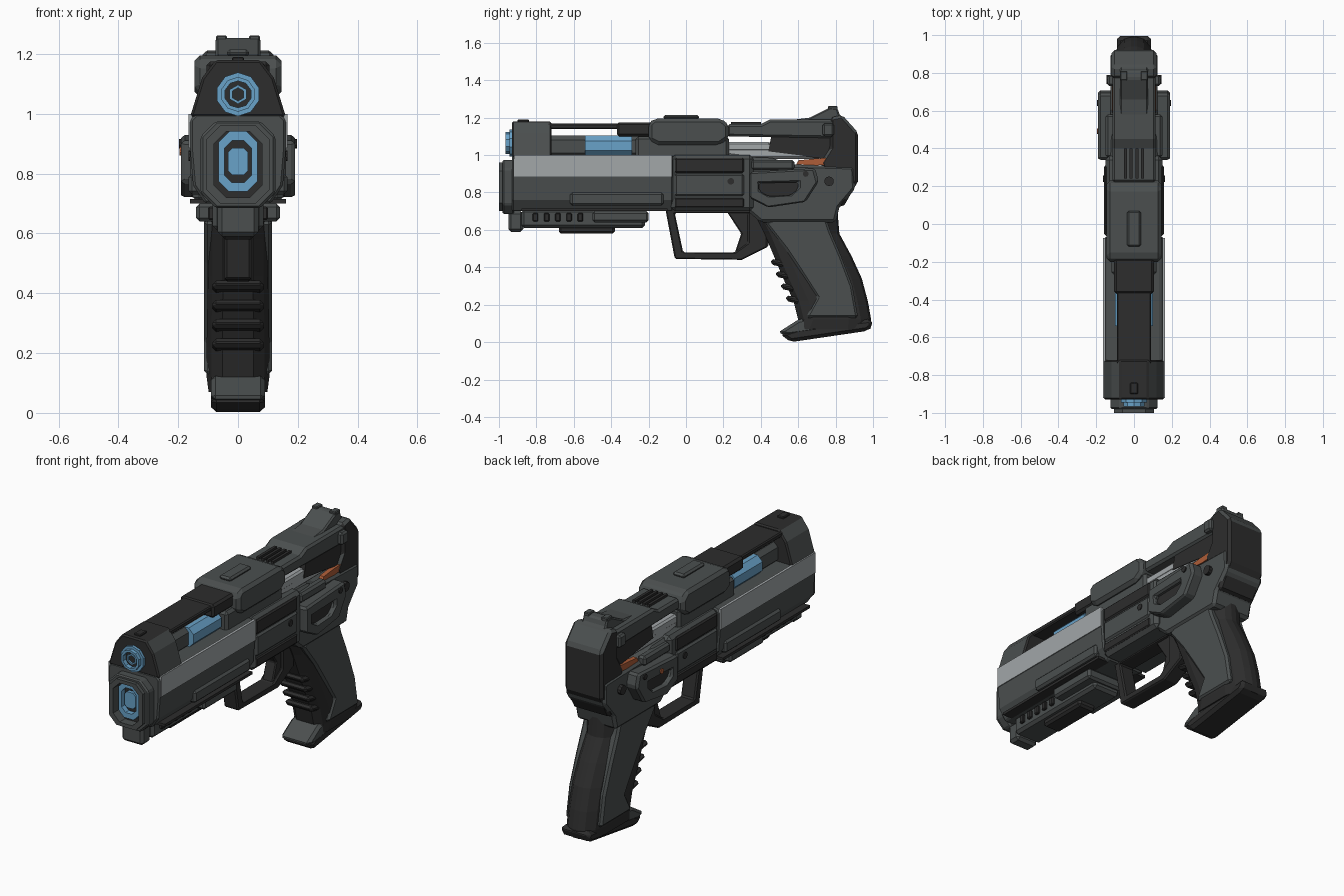
import bpy, bmesh, math

def material(name, rgb):
    m = bpy.data.materials.new(name)
    m.diffuse_color = (*rgb, 1)
    return m

GUN = material("gunmetal", (0.070, 0.078, 0.078))
BLACK = material("matte black", (0.026, 0.026, 0.026))
SILVER = material("pale steel", (0.36, 0.385, 0.395))
BLUE = material("energy blue", (0.14, 0.36, 0.58))
ORANGE = material("orange", (0.42, 0.11, 0.04))

def finish(name, bm, mats, bevel=0, rule=None):
    bmesh.ops.recalc_face_normals(bm, faces=bm.faces)
    if rule:
        bm.normal_update()
        for f in bm.faces:
            f.material_index = rule(f)
    me = bpy.data.meshes.new(name)
    bm.to_mesh(me)
    bm.free()
    ob = bpy.data.objects.new(name, me)
    bpy.context.collection.objects.link(ob)
    for m in mats if isinstance(mats, tuple) else (mats,):
        me.materials.append(m)
    if bevel:
        b = ob.modifiers.new("chamfer", 'BEVEL')
        b.width, b.segments, b.limit_method = bevel, 1, 'ANGLE'
    return ob

def place(axis, p, t):
    return (t, p[0], p[1]) if axis == 'x' else (p[0], t, p[1])

def prism(name, pts, a, b, mat, axis='x', bevel=0.0, rule=None):
    """Extrude a yz profile along x, or an xz profile along y."""
    bm = bmesh.new()
    A = [bm.verts.new(place(axis, p, a)) for p in pts]
    B = [bm.verts.new(place(axis, p, b)) for p in pts]
    bm.faces.new(A)
    bm.faces.new(B[::-1])
    for i in range(len(pts)):
        j = (i + 1) % len(pts)
        bm.faces.new((A[i], A[j], B[j], B[i]))
    return finish(name, bm, mat, bevel, rule)

def ring(name, outer, inner, a, b, mat, axis='y', bevel=0.0):
    """Extruded frame with an open middle."""
    bm = bmesh.new()
    loops = [[bm.verts.new(place(axis, p, t)) for p in pts]
             for pts, t in ((outer, a), (outer, b), (inner, b), (inner, a))]
    n = len(outer)
    for k in range(4):
        P, Q = loops[k], loops[(k + 1) % 4]
        for i in range(n):
            j = (i + 1) % n
            bm.faces.new((P[i], P[j], Q[j], Q[i]))
    return finish(name, bm, mat, bevel)

def box(name, x, y, z, mat, bevel=0.0):
    pts = [(y[0], z[0]), (y[1], z[0]), (y[1], z[1]), (y[0], z[1])]
    return prism(name, pts, x[0], x[1], mat, 'x', bevel)

def mirror(half):
    return half + [(-x, z) for x, z in reversed(half)]

def octagon(w, h, cz, c):
    return mirror([(w - c, cz + h), (w, cz + h - c), (w, cz - h + c), (w - c, cz - h)])

def circle(r, c0, c1, n=10):
    return [(c0 + r * math.cos(2 * math.pi * (i + .5) / n),
             c1 + r * math.sin(2 * math.pi * (i + .5) / n)) for i in range(n)]

# Lower barrel housing and muzzle
prism("barrel_housing", mirror([(0.14, 1.0), (0.16, 0.98), (0.16, 0.88), (0.15, 0.76), (0.11, 0.70)]),
      -0.93, -0.07, GUN, 'y', 0.008)
ring("muzzle_collar", octagon(0.125, 0.145, 0.83, 0.05), octagon(0.085, 0.115, 0.83, 0.04),
     -0.98, -0.92, GUN, bevel=0.008)
ring("muzzle_lip", octagon(0.105, 0.13, 0.83, 0.045), octagon(0.08, 0.11, 0.83, 0.04), -1.0, -0.95, GUN)
ring("muzzle_glow", octagon(0.065, 0.10, 0.84, 0.035), octagon(0.045, 0.07, 0.84, 0.025), -0.975, -0.92, BLUE)
prism("muzzle_back", octagon(0.09, 0.12, 0.83, 0.04), -0.945, -0.92, BLACK, 'y')
prism("muzzle_core", octagon(0.034, 0.045, 0.84, 0.015), -0.965, -0.93, BLUE, 'y')

# Front shroud with the upper emitter
prism("front_shroud", mirror([(0.075, 1.18), (0.12, 1.12), (0.16, 0.99)]), -0.93, -0.72,
      (GUN, BLACK), 'y', 0.008, lambda f: 0 if abs(f.normal.x) > 0.5 else 1)
box("front_sight", (-0.02, 0.02), (-0.90, -0.84), (1.17, 1.19), BLACK, 0.004)
ring("emitter_ring", circle(0.073, 0, 1.065), circle(0.05, 0, 1.065), -0.945, -0.92, BLUE)
ring("emitter_lip", circle(0.058, 0, 1.065), circle(0.045, 0, 1.065), -0.965, -0.92, BLUE)
prism("emitter_core", circle(0.046, 0, 1.065), -0.94, -0.92, BLACK, 'y')
ring("emitter_inner", circle(0.032, 0, 1.065, 6), circle(0.022, 0, 1.065, 6), -0.95, -0.93, BLUE)

# Inner barrel with glowing cell below the open rail
prism("inner_barrel", octagon(0.07, 0.06, 1.045, 0.025), -0.74, -0.2, GUN, 'y')
prism("energy_cell", octagon(0.10, 0.055, 1.05, 0.03), -0.54, -0.29, BLUE, 'y')
box("top_rail", (-0.09, 0.09), (-0.74, -0.3), (1.14, 1.168), BLACK, 0.006)
box("rail_mount", (-0.105, 0.105), (-0.37, -0.18), (1.10, 1.175), BLACK, 0.012)

# Middle cover
box("cover_core", (-0.12, 0.12), (-0.27, 0.23), (0.98, 1.10), GUN, 0.015)
prism("top_cover", [(-0.20, 1.08), (-0.15, 1.055), (0.18, 1.055), (0.23, 1.09), (0.23, 1.16),
                    (0.19, 1.195), (-0.17, 1.195), (-0.20, 1.17)], -0.145, 0.145, GUN, 'x', 0.018)
box("cover_button", (-0.037, 0.037), (-0.12, 0.07), (1.19, 1.215), GUN, 0.01)

# Rear slide, vents and sight
prism("bolt", [(0.2, 1.0), (0.36, 0.98), (0.72, 0.98), (0.72, 1.03), (0.58, 1.07), (0.2, 1.065)],
      -0.10, 0.10, SILVER, 'x', 0.012)
prism("bolt_carrier", [(0.44, 1.02), (0.60, 1.0), (0.80, 0.97), (0.80, 1.12), (0.46, 1.12)], -0.104, 0.104, BLACK)
box("bolt_rail", (-0.102, 0.102), (0.22, 0.45), (1.02, 1.07), SILVER, 0.01)
prism("rear_slide", [(0.22, 1.10), (0.80, 1.09), (0.84, 1.19), (0.45, 1.19), (0.40, 1.165), (0.22, 1.165)],
      -0.115, 0.115, GUN, 'x', 0.012)
for i in range(4):
    x = -0.045 + i * 0.03
    box("vent_fin", (x - 0.008, x + 0.008), (0.24, 0.40), (1.16, 1.178), BLACK)
prism("rear_sight", [(0.50, 1.18), (0.66, 1.20), (0.77, 1.255), (0.81, 1.25), (0.82, 1.22), (0.86, 1.17)],
      -0.075, 0.075, GUN, 'x', 0.008)
for s in (-0.055, 0.055):
    box("sight_post", (s - 0.018, s + 0.018), (0.76, 0.81), (1.24, 1.262), GUN, 0.004)
for s in (-1, 1):
    box("sight_clamp", (s * 0.09, s * 0.14), (0.73, 0.79), (1.10, 1.17), GUN, 0.01)

# Receiver and rear block
prism("receiver", [(-0.08, 1.0), (0.36, 1.0), (0.36, 0.70), (-0.08, 0.70)], -0.15, 0.15, GUN, 'x', 0.02)
prism("rear_frame", [(0.33, 0.99), (0.46, 0.985), (0.56, 0.95), (0.90, 0.94), (0.905, 0.82), (0.82, 0.72),
                     (0.80, 0.64), (0.40, 0.64), (0.33, 0.70)], -0.125, 0.125, GUN, 'x', 0.015)
prism("rear_block", [(0.77, 1.20), (0.835, 1.215), (0.92, 1.12), (0.92, 0.86), (0.84, 0.72), (0.79, 0.74),
                     (0.72, 0.96), (0.77, 1.04)], -0.118, 0.118, (BLACK, GUN), 'x', 0.015,
      lambda f: 1 if f.normal.z > 0.4 else 0)

# Side details, mirrored
pod = [(0.34, 0.91), (0.69, 0.93), (0.71, 0.86), (0.64, 0.75), (0.44, 0.72), (0.34, 0.77)]
slot = [(0.39, 0.85), (0.60, 0.855), (0.60, 0.82), (0.56, 0.785), (0.44, 0.78), (0.39, 0.81)]
for s in (-1, 1):
    box("steel_strip", (s * 0.15, s * 0.165), (-0.92, -0.075), (0.885, 1.0), SILVER)
    box("side_box", (s * 0.12, s * 0.165), (-0.62, -0.12), (0.73, 0.80), GUN, 0.012)
    box("side_ledge", (s * 0.09, s * 0.16), (-0.88, -0.10), (0.70, 0.715), BLACK)
    box("receiver_panel", (s * 0.14, s * 0.16), (-0.06, 0.31), (0.78, 0.90), GUN, 0.012)
    box("receiver_top_panel", (s * 0.14, s * 0.158), (-0.06, 0.31), (0.905, 0.985), BLACK, 0.008)
    box("receiver_band", (s * 0.14, s * 0.157), (-0.06, 0.31), (0.72, 0.77), BLACK, 0.006)
    ring("side_pod", pod, slot, s * 0.10, s * 0.19, GUN, 'x', 0.012)
    prism("pod_recess", slot, s * 0.10, s * 0.165, BLACK)
    box("pod_ledge", (s * 0.10, s * 0.15), (0.35, 0.58), (0.92, 0.975), GUN, 0.012)
    prism("orange_latch", [(0.59, 0.95), (0.70, 0.945), (0.76, 0.95), (0.75, 0.985), (0.68, 0.98), (0.60, 0.972)],
          s * 0.09, s * 0.116, ORANGE)
    for y, z, r in ((0.765, 0.86, 0.026), (0.64, 0.90, 0.016), (0.24, 0.86, 0.018)):
        prism("side_pin", circle(r, y, z), s * 0.10, s * (0.197 if y == 0.64 else 0.165 if y < 0.5 else 0.145), BLACK)
prism("orange_pin", circle(0.015, 0.49, 0.875), -0.195, -0.15, ORANGE)

# Underbarrel accessory
box("under_front", (-0.068, 0.068), (-0.95, -0.87), (0.59, 0.70), GUN, 0.015)
box("under_body", (-0.085, 0.085), (-0.88, -0.22), (0.61, 0.71), GUN, 0.015)
box("under_keel", (-0.055, 0.055), (-0.68, -0.38), (0.58, 0.63), BLACK, 0.012)
box("under_clamp", (-0.14, 0.14), (-0.50, -0.20), (0.64, 0.70), GUN, 0.012)
for i in range(5):
    y = -0.82 + i * 0.06
    box("under_rib", (-0.10, 0.10), (y, y + 0.03), (0.645, 0.69), BLACK, 0.005)

# Trigger and guard
ring("trigger_guard", [(-0.11, 0.71), (-0.06, 0.445), (0.30, 0.44), (0.44, 0.51), (0.44, 0.71)],
     [(-0.06, 0.69), (-0.015, 0.48), (0.26, 0.48), (0.33, 0.53), (0.33, 0.69)], -0.045, 0.045, BLACK, 'x', 0.008)
prism("trigger", [(0.21, 0.71), (0.35, 0.71), (0.35, 0.53), (0.31, 0.49), (0.26, 0.475), (0.295, 0.58)],
      -0.033, 0.033, BLACK, 'x', 0.006)

# Grip: rounded sections stacked upwards (z, front y, back y, half width)
rows = [(0.07, 0.58, 0.985, 0.098), (0.12, 0.60, 0.99, 0.105), (0.22, 0.575, 0.972, 0.105), (0.34, 0.52, 0.94, 0.103),
        (0.46, 0.47, 0.885, 0.10), (0.58, 0.42, 0.82, 0.10), (0.70, 0.36, 0.81, 0.10)]
bm = bmesh.new()
prev = None
for z, yf, yb, w in rows:
    half = [(0.5, yf), (0.85, yf + 0.03), (1, yf + 0.08), (1, yb - 0.12), (0.85, yb - 0.055), (0.5, yb - 0.012), (0.15, yb)]
    cur = [bm.verts.new((x * w, y, z)) for x, y in mirror(half)]
    if prev:
        for i in range(len(cur)):
            j = (i + 1) % len(cur)
            bm.faces.new((prev[i], prev[j], cur[j], cur[i]))
    else:
        bm.faces.new(cur)
    prev = cur
bm.faces.new(prev)
finish("grip", bm, BLACK)
prism("grip_panels", [(0.42, 0.64), (0.56, 0.69), (0.74, 0.69), (0.77, 0.60), (0.83, 0.46), (0.89, 0.30), (0.92, 0.13),
                      (0.64, 0.13), (0.70, 0.24), (0.61, 0.38), (0.53, 0.50)], -0.114, 0.114, GUN, 'x', 0.012)
for i in range(4):
    z, y = 0.20 + i * 0.065, 0.565 - i * 0.027
    prism("finger_ridge", [(y - 0.03, z + 0.02), (y + 0.10, z - 0.01), (y + 0.10, z + 0.03), (y - 0.03, z + 0.05)],
          -0.085, 0.085, BLACK, 'x', 0.012)
prism("grip_toe", [(0.49, 0.05), (0.60, 0.12), (0.70, 0.14), (0.72, 0.06), (0.55, 0.035)], -0.09, 0.09, GUN, 'x', 0.015)
prism("grip_base", [(0.50, 0.045), (0.56, 0.0), (0.97, 0.06), (1.0, 0.085), (0.99, 0.125), (0.60, 0.075)],
      -0.09, 0.09, BLACK, 'x', 0.018)
